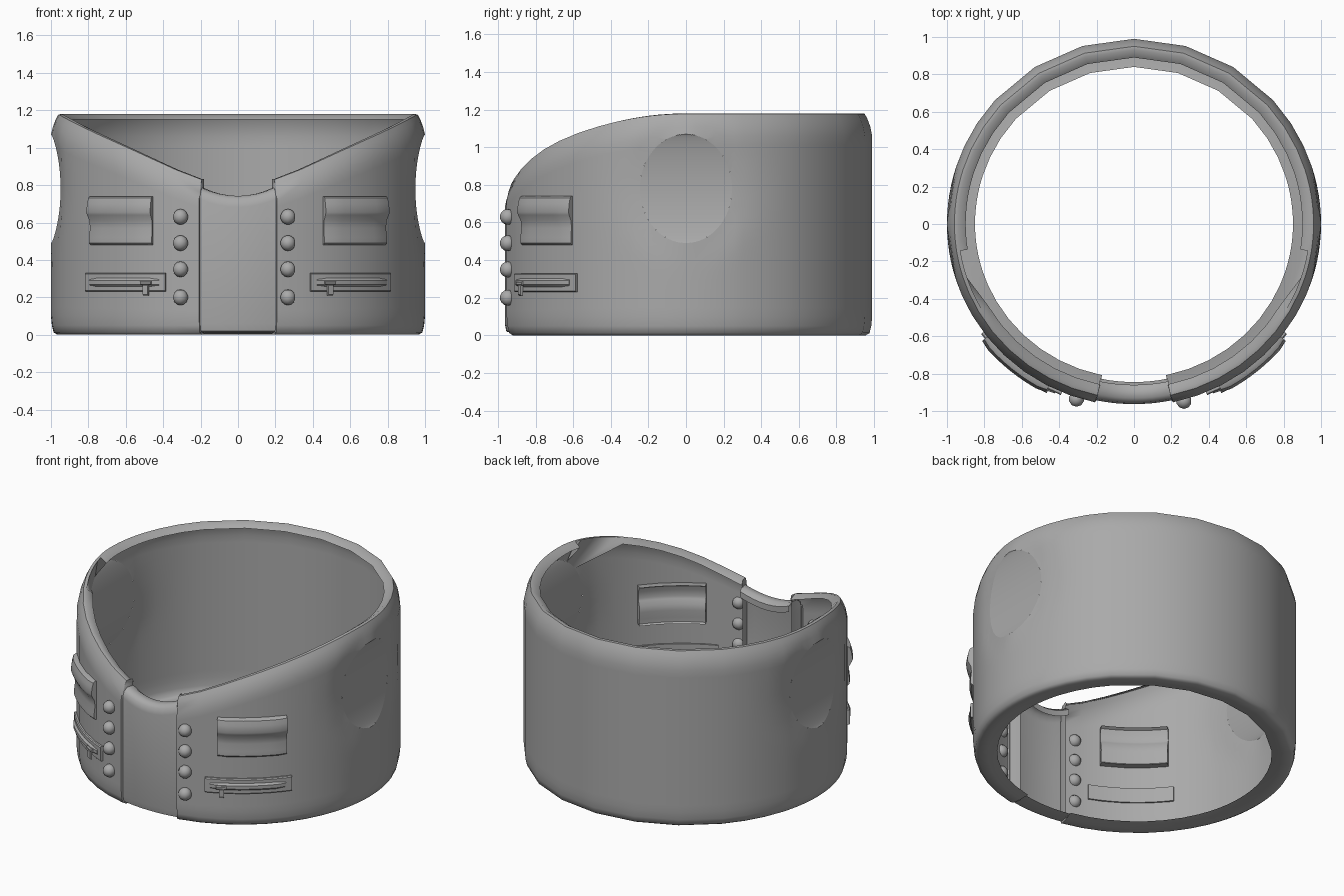
import bpy, bmesh, math
from math import sin, cos, radians, asin, exp, pi

if "Cube" in bpy.data.objects:
    bpy.data.objects.remove(bpy.data.objects["Cube"])

mat = bpy.data.materials.new("mid grey")
mat.diffuse_color = (0.4, 0.4, 0.4, 1)
mat.use_nodes = True
mat.node_tree.nodes["Principled BSDF"].inputs["Base Color"].default_value = mat.diffuse_color

HZ, HY, HH = 0.78, 0.245, 0.29      # side opening: centre height, half width, half height


def wall(t, z, off=0.0):
    """Point on the wall; t in degrees from the front, positive to +x."""
    a = radians(t)
    ry = 0.975 if cos(a) > 0 else 0.99
    return ((1 + off) * sin(a), -(ry + off) * cos(a), z)


def dent(y, z):
    d = math.hypot(y / HY, (z - HZ) / HH)
    return 0.02 * min(abs(y) / HY, 1) * exp(-((d - 1) / 0.3) ** 2)


def top_z(t):
    k = max(0.0, cos(radians(t)))
    return 1.18 - 0.27 * k ** 2 - 0.11 * k ** 10


def finish(name, bm, angle=35):
    bmesh.ops.recalc_face_normals(bm, faces=bm.faces)
    me = bpy.data.meshes.new(name)
    bm.to_mesh(me)
    bm.free()
    me.materials.append(mat)
    ob = bpy.data.objects.new(name, me)
    bpy.context.collection.objects.link(ob)
    bpy.ops.object.select_all(action='DESELECT')
    ob.select_set(True)
    bpy.context.view_layer.objects.active = ob
    bpy.ops.object.shade_smooth_by_angle(angle=radians(angle))
    return ob


def skin(bm, columns, closed=False):
    """Join neighbouring columns of points with quads."""
    vs = [[bm.verts.new(p) for p in c] for c in columns]
    n = len(vs[0])
    for a, b in zip(vs, vs[1:]):
        for j in range(n if closed else n - 1):
            k = (j + 1) % n
            bm.faces.new((a[j], b[j], b[k], a[k]))
    return vs


# Body half: thin shell with rolled top, bottom and front edges
ANGLES = ([12, 20, 28, 36, 44, 52, 60, 67] + list(range(72, 109, 3))
          + [115, 123, 132, 148, 164, 180])


def body_column(t, curl=0.0):
    zt = top_z(t)
    prof = [(-0.15, 0.015), (-0.09, 0.004), (-0.035, 0.0), (-0.014, 0.012), (-0.005, 0.05)]
    prof += [(0, 0.1 + (zt - 0.22) * i / 20) for i in range(21)]
    prof += [(-0.01, zt - 0.07), (-0.025, zt - 0.03), (-0.04, zt - 0.002),
             (-0.06, zt), (-0.1, zt - 0.03)]
    return [wall(t, z, min(o, curl)) for o, z in prof]


bm = bmesh.new()
for s in (1, -1):
    cols = [body_column(s * 11.6, -0.09), body_column(s * 11.7, -0.02)]
    skin(bm, cols + [body_column(s * a) for a in ANGLES])
bmesh.ops.remove_doubles(bm, verts=bm.verts, dist=0.0005)

# Side openings, snapped to an oval
cut = []
for f in bm.faces:
    c = f.calc_center_median()
    if abs(c.x) > 0.8 and math.hypot(c.y / HY, (c.z - HZ) / HH) < 1:
        cut.append(f)
bmesh.ops.delete(bm, geom=cut, context='FACES')
for v in bm.verts:
    if abs(v.co.x) < 0.8 or v.co.z < 0.3 or v.co.z > 1.14:
        continue
    y, z = v.co.y, v.co.z
    if v.is_boundary and abs(y) < 0.4:
        d = math.hypot(y / HY, (z - HZ) / HH)
        y, z = y / d, HZ + (z - HZ) / d
        v.co = (math.copysign(math.sqrt(1 - (y / 0.98) ** 2), v.co.x), y, z)
    v.co.x -= math.copysign(dent(y, z), v.co.x)
finish("body", bm, 50)

# Panels closing the side openings
for s, side in ((1, "right"), (-1, "left")):
    bm = bmesh.new()
    rows = []
    for i in range(25):
        a = -pi / 2 + pi * i / 24
        y, z = HY * max(cos(a), 0.002), HZ + HH * sin(a)
        x = s * (math.sqrt(1 - (y / 0.98) ** 2) - dent(y, z))
        rows.append([(x, y, z), (x, -y, z)])
    skin(bm, rows)
    finish(side + "_opening_panel", bm)

# Front panel with rolled top and bottom
bm = bmesh.new()
cols = []
for i in range(9):
    t = -12 + 3 * i
    zt = 0.742 + 0.045 * (t / 12) ** 2
    prof = [(-0.13, 0.02), (-0.05, 0.013), (-0.02, 0.02), (-0.012, 0.06), (-0.012, 0.35),
            (-0.012, zt - 0.06), (-0.02, zt - 0.02), (-0.045, zt), (-0.09, zt),
            (-0.115, zt - 0.02), (-0.115, zt - 0.06)]
    cols.append([wall(t, z, o) for o, z in prof])
skin(bm, cols)
finish("front_panel", bm, 50)


def plate(name, s, x0, x1, prof, steps=8, edge=0.0):
    """Closed (offset, z) profile swept round the wall from x0 to x1."""
    bm = bmesh.new()
    t0, t1 = math.degrees(asin(x0)), math.degrees(asin(x1))
    cols = []
    for i in range(steps + 1):
        drop = edge if i in (0, steps) else 0
        t = s * (t0 + (t1 - t0) * i / steps)
        cols.append([wall(t, z, o - (drop if o > 0.01 else 0)) for o, z in prof])
    vs = skin(bm, cols, True)
    bm.faces.new(vs[0])
    bm.faces.new(vs[-1])
    return finish(name, bm)


FLAP = [(0.008, 0.74), (0.028, 0.73), (0.036, 0.70), (0.042, 0.655), (0.036, 0.64),
        (0.02, 0.61), (0.016, 0.57), (0.022, 0.52), (0.022, 0.49), (0.012, 0.48)]


def slab(lo, hi, z0, z1, b=0.006):
    return [(lo, z0), (hi - b, z0), (hi, z0 + b), (hi, z1 - b), (hi - b, z1), (lo, z1)]


for s, side in ((1, "right"), (-1, "left")):
    # Chest pocket with flap
    back = [(o - 0.055, z) for o, z in reversed(FLAP)]
    plate(side + "_chest_pocket", s, 0.455, 0.785, FLAP + back, edge=0.008)
    # Zipped lower pocket
    plate(side + "_lower_pocket", s, 0.385, 0.805, slab(-0.012, 0.016, 0.23, 0.33))
    plate(side + "_zip_strip", s, 0.415, 0.78, slab(0, 0.028, 0.257, 0.303, 0.012), edge=0.008)
    plate(side + "_zip_slider", s, 0.45, 0.505, slab(0.01, 0.038, 0.265, 0.288), 2)
    plate(side + "_zip_pull", s, 0.467, 0.492, slab(0.02, 0.036, 0.21, 0.27), 2)
    # Buttons
    bx = 0.265 if s > 0 else 0.305
    for i, z in enumerate((0.2, 0.35, 0.49, 0.63)):
        bm = bmesh.new()
        bmesh.ops.create_uvsphere(bm, u_segments=10, v_segments=7, radius=0.042)
        p = wall(s * math.degrees(asin(bx)), z, 0.008)
        bmesh.ops.translate(bm, verts=bm.verts, vec=p)
        finish(f"{side}_button_{i + 1}", bm, 60)
